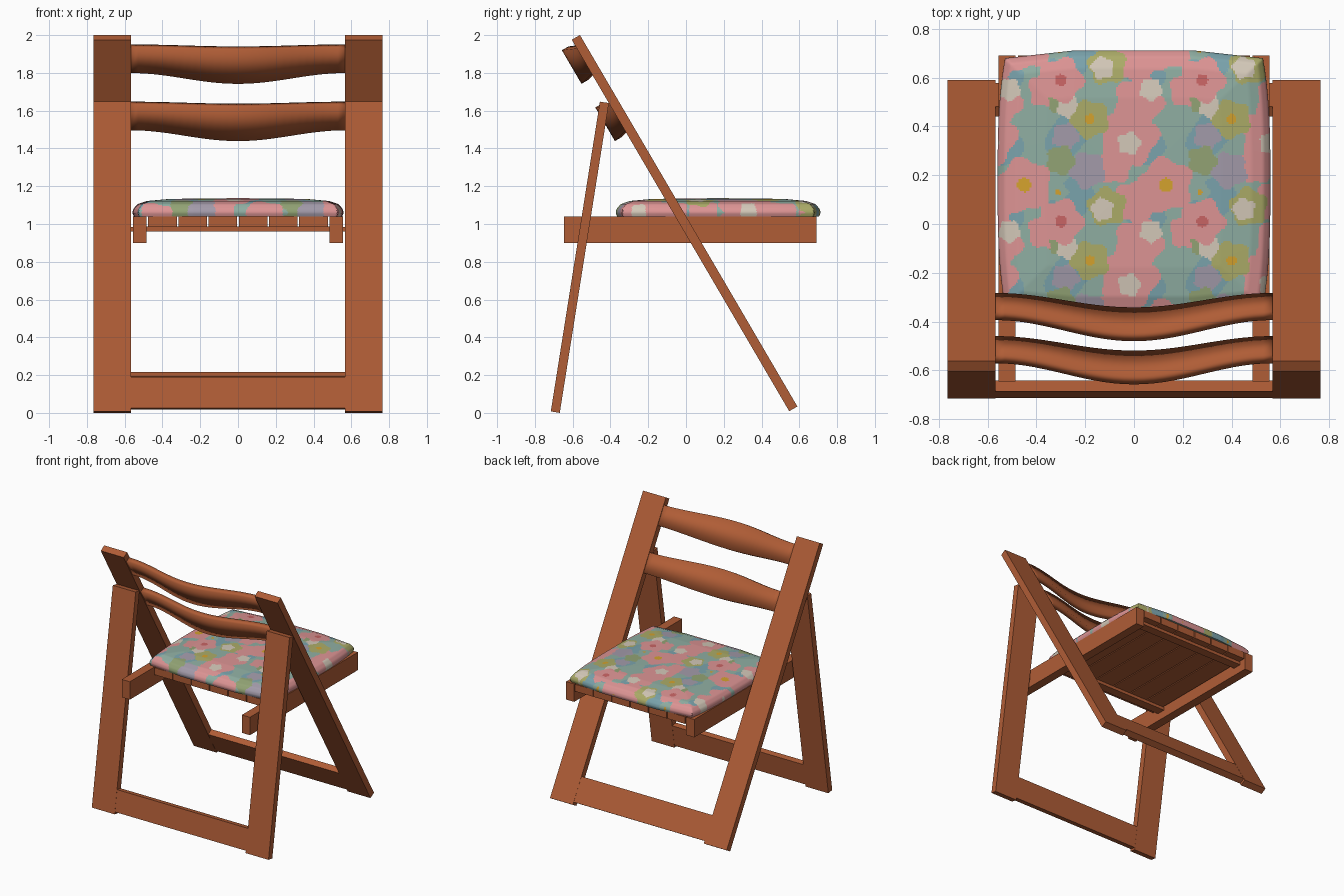
import bpy, bmesh, math
from mathutils import Vector

if "Cube" in bpy.data.objects:
    bpy.data.objects.remove(bpy.data.objects["Cube"])


def material(name, rgb):
    m = bpy.data.materials.new(name)
    lin = [(c / 255 / 12.92 if c < 11 else ((c / 255 + 0.055) / 1.055) ** 2.4) for c in rgb]
    m.diffuse_color = (*lin, 1)
    m.use_nodes = True
    m.node_tree.nodes["Principled BSDF"].inputs["Base Color"].default_value = m.diffuse_color
    return m


WOOD = material("brown wood", (176, 93, 54))
FABRIC = [material(n, c) for n, c in (
    ("sage fabric", (143, 174, 162)), ("blue fabric", (122, 163, 172)),
    ("pink fabric", (221, 148, 148)), ("olive fabric", (172, 172, 104)),
    ("cream fabric", (211, 200, 184)), ("mauve fabric", (163, 155, 170)),
    ("green fabric", (146, 163, 116)), ("orange fabric", (212, 162, 45)),
    ("rose fabric", (200, 100, 100)))]
SAGE, BLUE, PINK, OLIVE, CREAM, MAUVE, GREEN, ORANGE, ROSE = range(9)


def finish(name, bm, mats, smooth=None):
    bmesh.ops.recalc_face_normals(bm, faces=bm.faces[:])
    me = bpy.data.meshes.new(name)
    bm.to_mesh(me)
    bm.free()
    ob = bpy.data.objects.new(name, me)
    bpy.context.collection.objects.link(ob)
    for m in mats:
        me.materials.append(m)
    if smooth:
        bpy.ops.object.select_all(action='DESELECT')
        ob.select_set(True)
        bpy.context.view_layer.objects.active = ob
        bpy.ops.object.shade_smooth_by_angle(angle=math.radians(smooth))
    return ob


def beam(name, x0, x1, a, b, t):
    """Box between x0 and x1 whose length runs from a to b in the (y, z) plane."""
    a, b = Vector(a), Vector(b)
    d = (b - a).normalized()
    n = Vector((-d.y, d.x)) * t / 2
    bm = bmesh.new()
    ring = [a + n, b + n, b - n, a - n]
    lo = [bm.verts.new((x0, p.x, p.y)) for p in ring]
    hi = [bm.verts.new((x1, p.x, p.y)) for p in ring]
    bm.faces.new(lo)
    bm.faces.new(hi)
    for i in range(4):
        j = (i + 1) % 4
        bm.faces.new((lo[i], lo[j], hi[j], hi[i]))
    return finish(name, bm, [WOOD])


# Leg frames: long legs leaning back, short legs behind, each with a floor bar
LONG = (Vector((0.568, 0.0215)), Vector((-0.583, 1.988)))
SHORT = (Vector((-0.692, 0.004)), Vector((-0.432, 1.644)))
for label, (a, b), t in (("long", LONG, 0.05), ("short", SHORT, 0.048)):
    for side, s in (("left", -1), ("right", 1)):
        beam(f"{label}_leg_{side}", *sorted((0.567 * s, 0.765 * s)), a, b, t)
    d = (b - a) / (b - a).y
    beam(f"{label}_leg_crossbar", -0.57, 0.57, a + d * 0.017, a + d * 0.182, t * 0.96)

# Seat rails
for side, s in (("left", -1), ("right", 1)):
    beam(f"seat_rail_{side}", *sorted((0.485 * s, 0.555 * s)), (-0.645, 0.97), (0.69, 0.97), 0.14)

# Seat slats and the battens under them
for i in range(6):
    x = -0.4 + i * 0.16
    beam(f"seat_slat_{i + 1}", x - 0.076, x + 0.076, (-0.35, 1.012), (0.69, 1.012), 0.055)
for label, y in (("rear", -0.27), ("front", 0.6)):
    beam(f"seat_batten_{label}", -0.49, 0.49, (y - 0.035, 0.973), (y + 0.035, 0.973), 0.025)

# Pivot pins joining rails to the short legs
for side, s in (("left", -1), ("right", 1)):
    beam(f"pivot_pin_{side}", *sorted((0.54 * s, 0.58 * s)), (-0.552, 0.973), (-0.528, 0.973), 0.024)


# Backrest rails: flat oblong section, softly shaded, that swells and bows toward -y
def back_rail(name, y, z, steps=28):
    d = (LONG[1] - LONG[0]).normalized()
    n = Vector((d.y, -d.x))
    bm = bmesh.new()
    rings = []
    for i in range(steps + 1):
        x = -0.57 + 1.14 * i / steps
        k = 0.5 + 0.5 * math.cos(math.pi * x / 0.57)
        c = Vector((y - 0.073 * k, z - 0.034 * k))
        h, t = 0.076 + 0.027 * k, 0.02
        ring = [c + d * h + n * t, c + d * h - n * t, c - d * h - n * t, c - d * h + n * t]
        rings.append([bm.verts.new((x, p.x, p.y)) for p in ring])
    for r, q in zip(rings, rings[1:]):
        for j in range(4):
            bm.faces.new((r[j], r[j - 1], q[j - 1], q[j]))
    bm.faces.new(rings[0])
    bm.faces.new(rings[-1])
    return finish(name, bm, [WOOD], 120)


back_rail("back_rail_upper", -0.515, 1.875)
back_rail("back_rail_lower", -0.338, 1.572)

# Cushion print: one repeating tile of flowers (x, y, radius, petal, centre)
TILE = 0.58
FLOWERS = [
    (-0.18, 0.43, .085, OLIVE, ORANGE), (-0.45, 0.16, .12, PINK, ORANGE),
    (-0.30, 0.59, .10, PINK, ROSE), (-0.27, 0.48, .05, CREAM, None),
    (-0.02, 0.33, .05, CREAM, None), (-0.13, 0.06, .05, CREAM, None),
    (0.07, 0.55, .05, CREAM, None), (-0.11, 0.65, .085, OLIVE, None),
    (-0.30, 0.26, .065, GREEN, None), (0.28, 0.50, .055, GREEN, None),
    (-0.19, 0.22, .08, MAUVE, None), (-0.28, 0.36, .06, MAUVE, None),
    (-0.31, 0.13, .045, SAGE, ORANGE), (-0.02, 0.36, .13, PINK, None),
    (0.02, 0.50, .11, PINK, None), (0.01, 0.67, .10, PINK, None),
    (-0.08, 0.24, .08, PINK, None), (-0.36, 0.55, .08, PINK, None)]


def print_colour(x, y):
    for fx, fy, r, petal, centre in FLOWERS:
        dx = (x - fx + TILE / 2) % TILE - TILE / 2
        dy = (y - fy + TILE / 2) % TILE - TILE / 2
        dist = math.hypot(dx, dy)
        if centre is not None and dist < r * 0.24:
            return centre
        if dist < r * (0.9 + 0.1 * math.cos(5 * math.atan2(dy, dx) + fx * 20)):
            return petal
    w = 2 * math.pi / TILE
    return BLUE if math.sin(2 * w * x + 1) + math.sin(2 * w * y + math.sin(w * x)) > 0.35 else SAGE


# Cushion: square grid wrapped over a pillow profile (grid radius, plan radius, height)
PROFILE = [(0, 0, 1.137), (.6, .64, 1.133), (.8, .86, 1.122), (.88, .95, 1.105),
           (.93, .99, 1.08), (.97, 1, 1.06), (1, .985, 1.04)]


def profile(m):
    for (m0, r0, z0), (m1, r1, z1) in zip(PROFILE, PROFILE[1:]):
        if m <= m1 + 1e-9:
            f = (m - m0) / (m1 - m0)
            return r0 + f * (r1 - r0), z0 + f * (z1 - z0)


N = 160
bm = bmesh.new()
grid = []
for i in range(N + 1):
    row = []
    for j in range(N + 1):
        u, v = 2 * i / N - 1, 2 * j / N - 1
        m = max(abs(u), abs(v))
        r, z = profile(m)
        k = r / m if m else 0
        u, v = u * k, v * k
        x = 0.56 * u * (1 - 0.055 * abs(v) ** 3)
        y = 0.17 + 0.543 * v * (1 - 0.06 * max(0, abs(u) - 0.45) / 0.55)
        row.append(bm.verts.new((x, y, z)))
    grid.append(row)
for i in range(N):
    for j in range(N):
        f = bm.faces.new((grid[i][j], grid[i + 1][j], grid[i + 1][j + 1], grid[i][j + 1]))
        c = f.calc_center_median()
        f.material_index = print_colour(c.x, c.y)
rim = ([grid[i][0] for i in range(N)] + [grid[N][j] for j in range(N)]
       + [grid[i][N] for i in range(N, 0, -1)] + [grid[0][j] for j in range(N, 0, -1)])
bm.faces.new(rim).material_index = SAGE
finish("seat_cushion", bm, FABRIC, 35)
